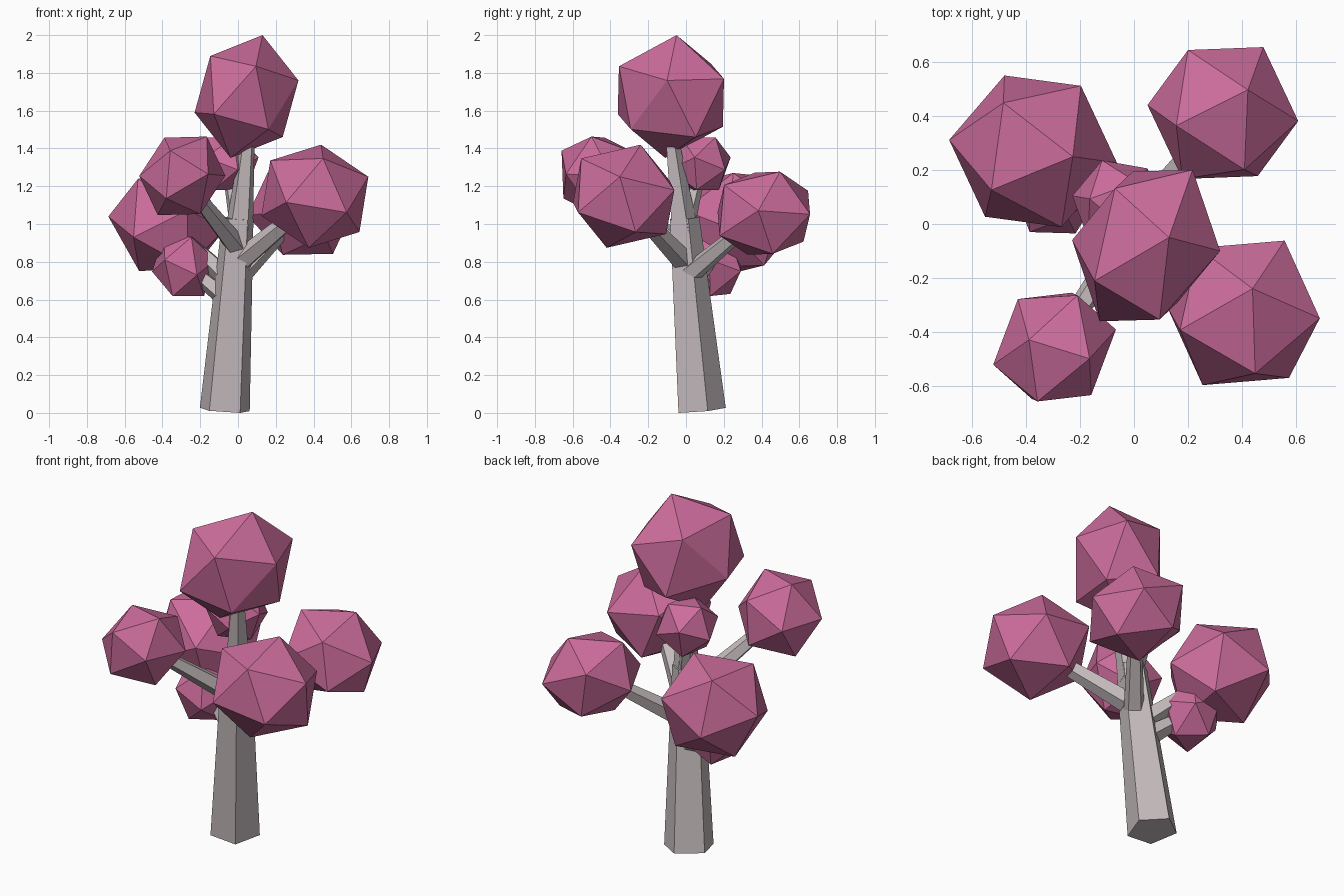
import bpy, bmesh, math
from mathutils import Vector, Matrix

if "Cube" in bpy.data.objects:
    bpy.data.objects.remove(bpy.data.objects["Cube"])

PHI = (1 + 5 ** 0.5) / 2


def material(name, rgb):
    m = bpy.data.materials.new(name)
    m.diffuse_color = (*rgb, 1)
    m.use_nodes = True
    m.node_tree.nodes["Principled BSDF"].inputs["Base Color"].default_value = m.diffuse_color
    return m


BARK = material("bark", (0.55, 0.49, 0.50))
LEAF = material("leaf", (0.60, 0.15, 0.33))


def finish(bm, name, mat):
    bmesh.ops.recalc_face_normals(bm, faces=bm.faces)
    me = bpy.data.meshes.new(name)
    bm.to_mesh(me)
    bm.free()
    me.materials.append(mat)
    ob = bpy.data.objects.new(name, me)
    bpy.context.collection.objects.link(ob)
    return ob


def limb(name, start, end, r0, r1):
    """Five-sided tapered limb between two points."""
    start, end = Vector(start), Vector(end)
    axis = end - start
    rot = Vector((0, 0, 1)).rotation_difference(axis)
    bm = bmesh.new()
    rings = []
    for p, r in ((start, r0), (end, r1)):
        ring = []
        for i in range(5):
            t = math.radians(90 + 72 * i)
            ring.append(bm.verts.new(p + rot @ Vector((r * math.cos(t), r * math.sin(t), 0))))
        rings.append(ring)
    for i in range(5):
        j = (i + 1) % 5
        bm.faces.new((rings[0][i], rings[0][j], rings[1][j], rings[1][i]))
    bm.faces.new(rings[0][::-1])
    bm.faces.new(rings[1])
    return finish(bm, name, BARK)


def foliage(name, centre, a, b, c):
    """Icosahedron set by its centre and the offsets of one face's corners."""
    a, b, c = Vector(a), Vector(b), Vector(c)
    axes = [a, b, c, (a + b) / PHI - c, (b + c) / PHI - a, (c + a) / PHI - b]
    bm = bmesh.new()
    for v in axes:
        for s in (1, -1):
            bm.verts.new(Vector(centre) + s * v)
    bmesh.ops.convex_hull(bm, input=bm.verts)
    return finish(bm, name, LEAF)


# Trunk and the leader that carries on to the crown
limb("trunk", (-0.07, 0.072, 0.015), (0, -0.015, 1.03), 0.139, 0.086)
limb("leader", (0.005, -0.01, 0.95), (0.055, -0.08, 1.48), 0.078, 0.035)

# Side branches
limb("branch_front_right", (0.01, -0.01, 0.80), (0.37, -0.29, 1.10), 0.062, 0.04)
limb("branch_front_left", (0.0, -0.02, 0.87), (-0.27, -0.41, 1.21), 0.06, 0.035)
limb("branch_back_right", (0.0, 0.0, 0.72), (0.30, 0.37, 1.03), 0.06, 0.035)
limb("branch_back_left", (-0.02, 0.02, 0.68), (-0.34, 0.24, 0.98), 0.06, 0.035)
limb("branch_low_left", (-0.04, 0.04, 0.59), (-0.26, 0.12, 0.77), 0.06, 0.035)
limb("branch_high_back", (0.0, 0.0, 0.98), (-0.055, 0.08, 1.30), 0.045, 0.03)

# Foliage clumps
foliage("foliage_crown", (0.045, -0.08, 1.675),
        (0.085, 0.03, 0.325), (0.275, -0.02, 0.085), (0.05, -0.275, 0.16))
foliage("foliage_front_right", (0.407, -0.33, 1.147),
        (0.033, 0.09, 0.273), (0.283, -0.02, 0.103), (0.043, -0.225, 0.20))
foliage("foliage_front_left", (-0.295, -0.457, 1.255),
        (-0.095, 0.027, 0.202), (0.13, -0.043, 0.208), (0.085, 0.192, 0.12))
foliage("foliage_back_left", (-0.375, 0.27, 1.01),
        (-0.11, 0.18, 0.24), (0.148, -0.02, 0.26), (0.178, 0.243, 0.08))
foliage("foliage_back_right", (0.33, 0.412, 1.057),
        (0.093, 0.086, 0.22), (-0.173, -0.047, 0.215), (0.08, -0.21, 0.15))
foliage("foliage_low_left", (-0.287, 0.13, 0.78),
        (-0.10, -0.16, 0.03), (0.07, -0.165, -0.05), (0.04, -0.105, 0.15))
top = [(0.106 * math.cos(math.radians(t)), 0.106 * math.sin(math.radians(t)), 0.139)
       for t in (50, 170, 290)]
foliage("foliage_high_back", (-0.06, 0.075, 1.32), *top)
